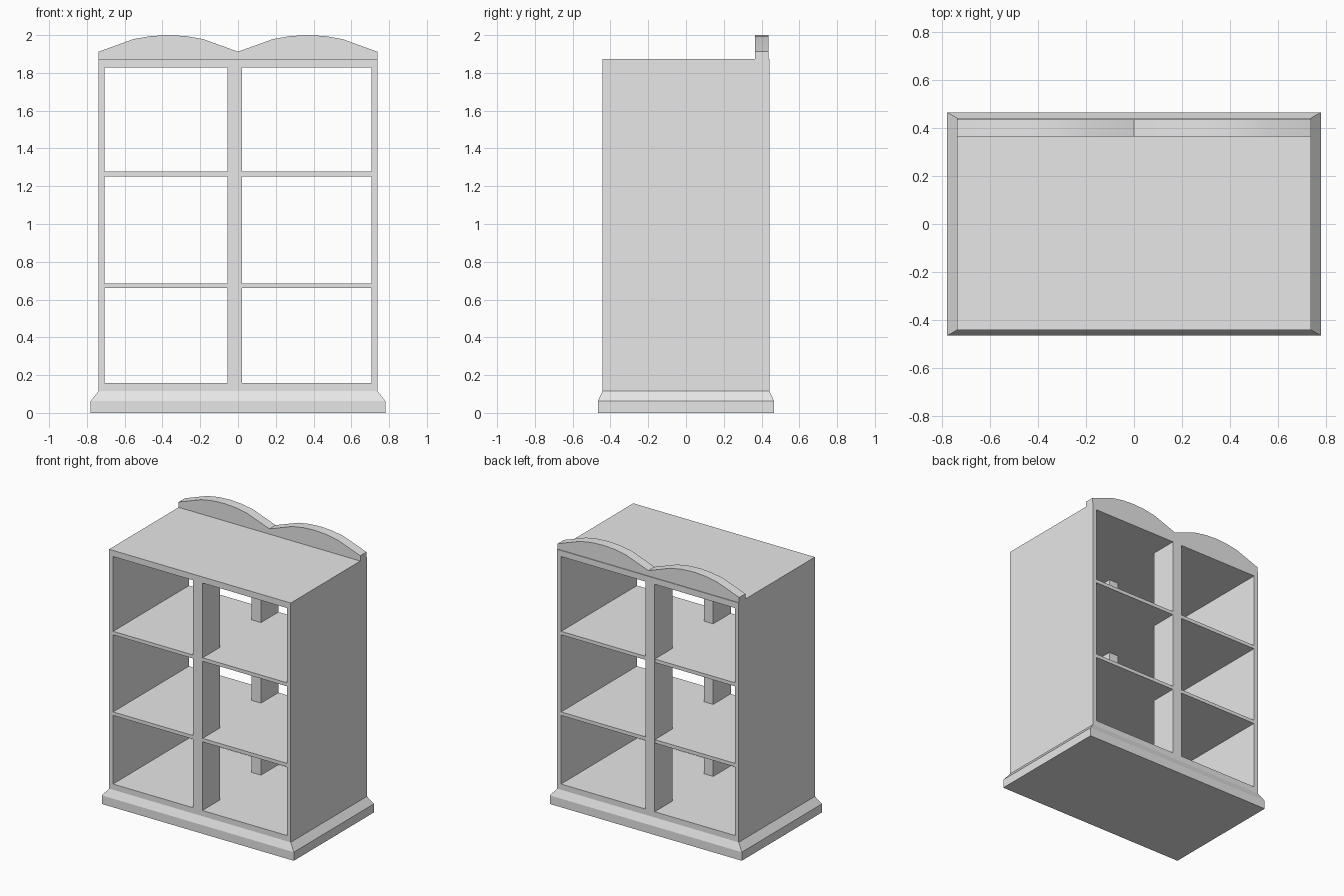
import bpy
import bmesh
import math

default = bpy.data.objects.get("Cube")
if default:
    bpy.data.objects.remove(default, do_unlink=True)

GREY = (0.8, 0.8, 0.8, 1)
paint = bpy.data.materials.new("plain_grey")
paint.diffuse_color = GREY
paint.use_nodes = True
paint.node_tree.nodes["Principled BSDF"].inputs["Base Color"].default_value = GREY


def add_object(name, bm):
    bmesh.ops.recalc_face_normals(bm, faces=bm.faces)
    mesh = bpy.data.meshes.new(name)
    bm.to_mesh(mesh)
    bm.free()
    mesh.materials.append(paint)
    obj = bpy.data.objects.new(name, mesh)
    bpy.context.collection.objects.link(obj)
    return obj


def box(name, x, y, z):
    """Box spanning the given (low, high) ranges."""
    bm = bmesh.new()
    bmesh.ops.create_cube(bm, size=1)
    for v in bm.verts:
        v.co = [r[0] if c < 0 else r[1] for c, r in zip(v.co, (x, y, z))]
    return add_object(name, bm)


def extrude_profile(name, points, y0, y1):
    """Extrude an outline of (x, z) points along y."""
    bm = bmesh.new()
    face = bm.faces.new([bm.verts.new((x, y0, z)) for x, z in points])
    result = bmesh.ops.extrude_face_region(bm, geom=[face])
    for v in result["geom"]:
        if isinstance(v, bmesh.types.BMVert):
            v.co.y = y1
    return add_object(name, bm)


W, D = 0.738, 0.442          # half width and half depth of the cabinet
IN = 0.706                   # half width of the opening
BASE, FLOOR, CEIL, TOP = 0.115, 0.157, 1.828, 1.873

# Plinth with a sloped upper edge
bm = bmesh.new()
rings = []
for hx, hy, z in ((0.78, 0.466, 0), (0.78, 0.466, 0.063), (W, D, BASE)):
    rings.append([bm.verts.new((sx * hx, sy * hy, z))
                  for sx, sy in ((-1, -1), (1, -1), (1, 1), (-1, 1))])
for low, high in zip(rings, rings[1:]):
    for i in range(4):
        j = (i + 1) % 4
        bm.faces.new((low[i], low[j], high[j], high[i]))
bm.faces.new(rings[0])
bm.faces.new(rings[-1])
add_object("plinth", bm)

# Open case: a tube with a rectangular outline, running front to back
bm = bmesh.new()
loops = []
for y in (-D, D):
    for hx, z0, z1 in ((W, BASE, TOP), (IN, FLOOR, CEIL)):
        loops.append([bm.verts.new((x, y, z)) for x, z in
                      ((-hx, z0), (hx, z0), (hx, z1), (-hx, z1))])
front_out, front_in, back_out, back_in = loops
for a, b in ((front_out, front_in), (front_in, back_in),
             (back_in, back_out), (back_out, front_out)):
    for i in range(4):
        j = (i + 1) % 4
        bm.faces.new((a[i], a[j], b[j], b[i]))
add_object("case", bm)

# Shelves
for name, z in (("lower_shelf", 0.66), ("upper_shelf", 1.252)):
    box(name, (-IN, IN), (-D + 0.002, D - 0.002), (z, z + 0.026))

# Middle posts, front and back
POST_DEPTH = 0.205
for name, y in (("front_post", (-D, POST_DEPTH - D)),
                ("back_post", (D - POST_DEPTH, D))):
    box(name, (-0.055, 0.021), y, (FLOOR, CEIL))

# Crest with two arches along the back of the top
half = W / 2
rise = 0.088
radius = (half ** 2 + rise ** 2) / (2 * rise)
steps = (-1, -0.5, -0.25, 0, 0.25, 0.5, 1)
outline = [(-W, TOP)]
for centre in (-half, half):
    for t in steps:
        x = t * half
        point = (centre + x, 2 - radius + math.sqrt(radius ** 2 - x ** 2))
        if abs(point[0] - outline[-1][0]) > 0.001 or len(outline) == 1:
            outline.append(point)
outline.append((W, TOP))
crest = extrude_profile("crest", outline, 0.365, 0.437)
bpy.ops.object.select_all(action="DESELECT")
crest.select_set(True)
bpy.context.view_layer.objects.active = crest
bpy.ops.object.shade_smooth_by_angle(angle=math.radians(20))
